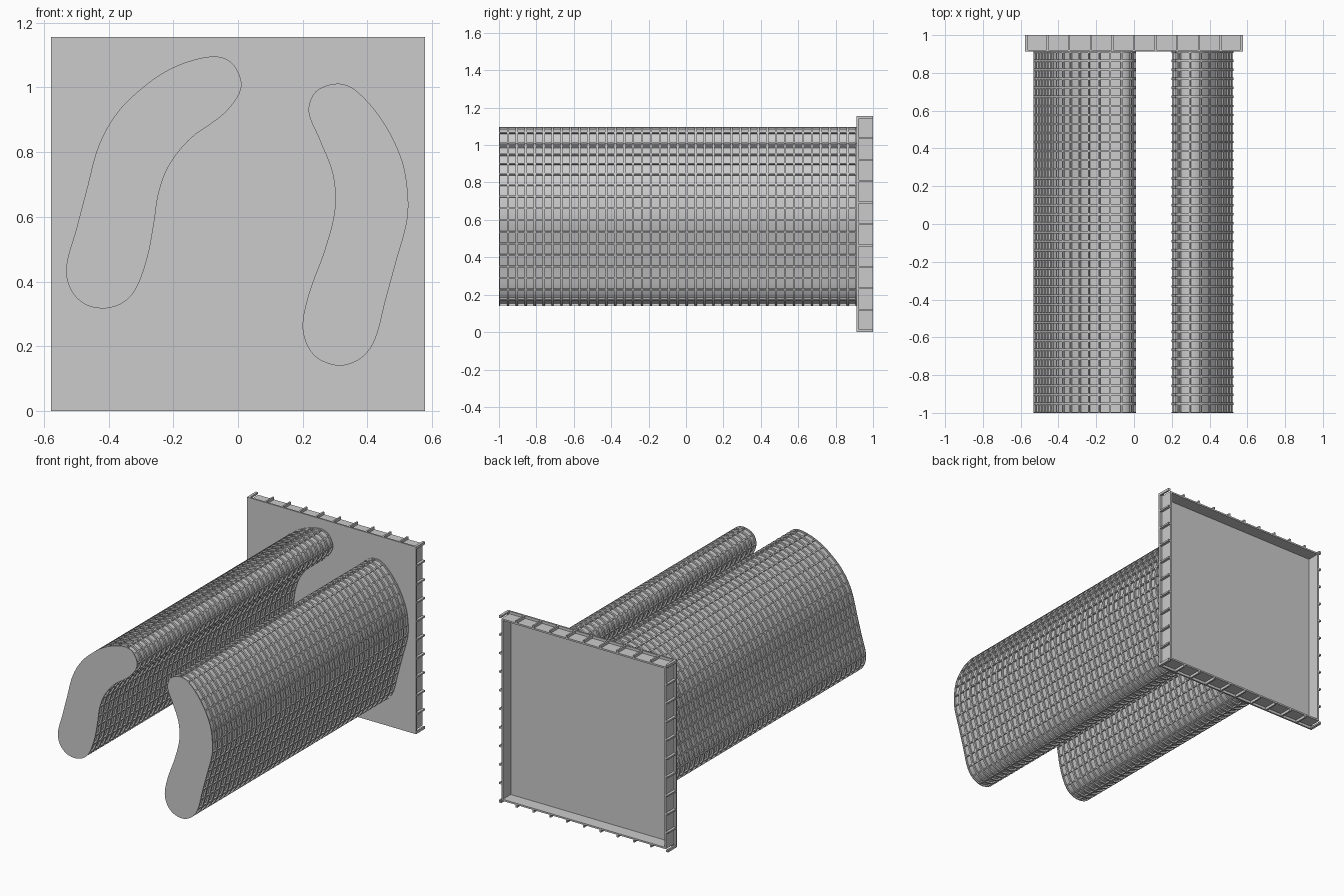
import bpy, bmesh, math
from mathutils import Vector, Matrix

if "Cube" in bpy.data.objects:
    bpy.data.objects.remove(bpy.data.objects["Cube"])

Y0, Y1, YB = -1.0, 0.912, 1.0      # tube front, tube end / plate front, plate back
RIB_H, RIB_W = 0.010, 0.012


def finish(name, bm, smooth=False):
    bmesh.ops.recalc_face_normals(bm, faces=bm.faces)
    me = bpy.data.meshes.new(name)
    bm.to_mesh(me)
    bm.free()
    ob = bpy.data.objects.new(name, me)
    bpy.context.collection.objects.link(ob)
    if smooth:
        bpy.ops.object.select_all(action='DESELECT')
        ob.select_set(True)
        bpy.context.view_layer.objects.active = ob
        bpy.ops.object.shade_smooth_by_angle(angle=math.radians(30))
    return ob


def add_box(bm, centre, size, rot=Matrix.Identity(4)):
    bmesh.ops.create_cube(bm, size=1, matrix=Matrix.Translation(centre) @ rot
                          @ Matrix.Diagonal((*size, 1)))


def smooth_outline(pts, sub=12):
    """Closed spline through the points."""
    p = [Vector(q) for q in pts]
    n, out = len(p), []
    for i in range(n):
        a, b, c, d = p[i - 1], p[i], p[(i + 1) % n], p[(i + 2) % n]
        k = (c - b).length
        m0 = (c - a) / ((c - b).length + (b - a).length) * k
        m1 = (d - b) / ((d - c).length + (c - b).length) * k
        for j in range(sub):
            t = j / sub
            out.append(b * (2*t**3 - 3*t**2 + 1) + m0 * (t**3 - 2*t**2 + t)
                       + c * (3*t**2 - 2*t**3) + m1 * (t**3 - t**2))
    return out


def resample(loop, count):
    """Evenly spaced points around a closed loop."""
    n = len(loop)
    seg = [(loop[(i + 1) % n] - loop[i]).length for i in range(n)]
    step, out, i, acc = sum(seg) / count, [], 0, 0.0
    for k in range(count):
        while acc + seg[i] < k * step:
            acc += seg[i]
            i += 1
        out.append(loop[i].lerp(loop[(i + 1) % n], (k * step - acc) / seg[i]))
    return out


def ribbed_tube(name, pts, bays=40, long_ribs=32, per=4):
    n = long_ribs * per
    outer = resample(smooth_outline(pts), n)
    area = sum(outer[i - 1].cross(outer[i]) for i in range(n))
    s = 1 if area > 0 else -1
    normals = []
    for i in range(n):
        t = (outer[(i + 1) % n] - outer[i - 1]).normalized()
        normals.append(Vector((t.y, -t.x)) * s)
    inner = [p - m * RIB_H for p, m in zip(outer, normals)]

    # stepped loft: every ring rib rises from the recessed skin
    pitch, stations = (Y1 - Y0) / bays, []
    for k in range(bays + 1):
        y = Y0 + k * pitch
        a, b = max(Y0, y - RIB_W / 2), min(Y1, y + RIB_W / 2)
        if k:
            stations.append((a, inner))
        stations += [(a, outer), (b, outer)]
        if k < bays:
            stations.append((b, inner))
    bm = bmesh.new()
    rings = [[bm.verts.new((p.x, y, p.y)) for p in loop] for y, loop in stations]
    for r0, r1 in zip(rings, rings[1:]):
        for i in range(n):
            bm.faces.new((r0[i - 1], r0[i], r1[i], r1[i - 1]))
    bm.faces.new(rings[0])
    bm.faces.new(rings[-1])
    finish(name, bm, True)

    # lengthwise ribs
    bm = bmesh.new()
    for i in range(0, n, per):
        m = normals[i]
        c = outer[i] - m * RIB_H * 0.55
        rot = Matrix.Rotation(-math.atan2(m.y, m.x), 4, 'Y')
        add_box(bm, (c.x, (Y0 + Y1) / 2, c.y), (RIB_H, Y1 - Y0 - 0.002, 0.008), rot)
    finish(name + "_long_ribs", bm)


# two curved tubes, outlines in x, z
ribbed_tube("left_tube", [
    (-.531, .443), (-.499, .565), (-.467, .687), (-.435, .808), (-.392, .895),
    (-.33, .969), (-.212, 1.056), (-.082, 1.096), (-.02, 1.077), (.011, 1.003),
    (-.039, .923), (-.15, .839), (-.215, .755), (-.246, .67), (-.258, .591),
    (-.28, .474), (-.317, .375), (-.358, .333), (-.416, .317), (-.475, .331),
    (-.517, .375)], long_ribs=33)
ribbed_tube("right_tube", [
    (.218, .926), (.24, .987), (.305, 1.012), (.36, .994), (.444, .901),
    (.506, .777), (.525, .669), (.522, .585), (.489, .463), (.456, .342),
    (.423, .22), (.38, .163), (.311, .140), (.235, .172), (.2, .251),
    (.218, .359), (.268, .498), (.299, .622), (.293, .731), (.252, .839)])

# back plate: front sheet with a thin open-backed rim
W, CZ, H = 1.156, 0.578, 0.016
bm = bmesh.new()
add_box(bm, (0, Y1 + 0.005, CZ), (W, 0.01, W))
finish("plate_sheet", bm)

bm_wall, bm_rib = bmesh.new(), bmesh.new()
ym, depth, wall = (Y1 + YB) / 2 + 0.003, YB - Y1 - 0.006, 0.01
for q in range(4):
    rot = Matrix.Rotation(q * math.pi / 2, 4, 'Y')

    def side(x, z):
        return rot @ Vector((x, 0, z)) + Vector((0, ym, CZ))
    add_box(bm_wall, side(0, W / 2 - H - wall / 2), (W - 2 * H, depth, wall), rot)
    # cross ribs on the outside of the rim
    for k in range(11):
        x = (k / 10 - 0.5) * (W - 0.01)
        add_box(bm_rib, side(x, W / 2 - H / 2), (0.01, depth, H), rot)
finish("plate_rim", bm_wall)
finish("plate_rim_ribs", bm_rib)
